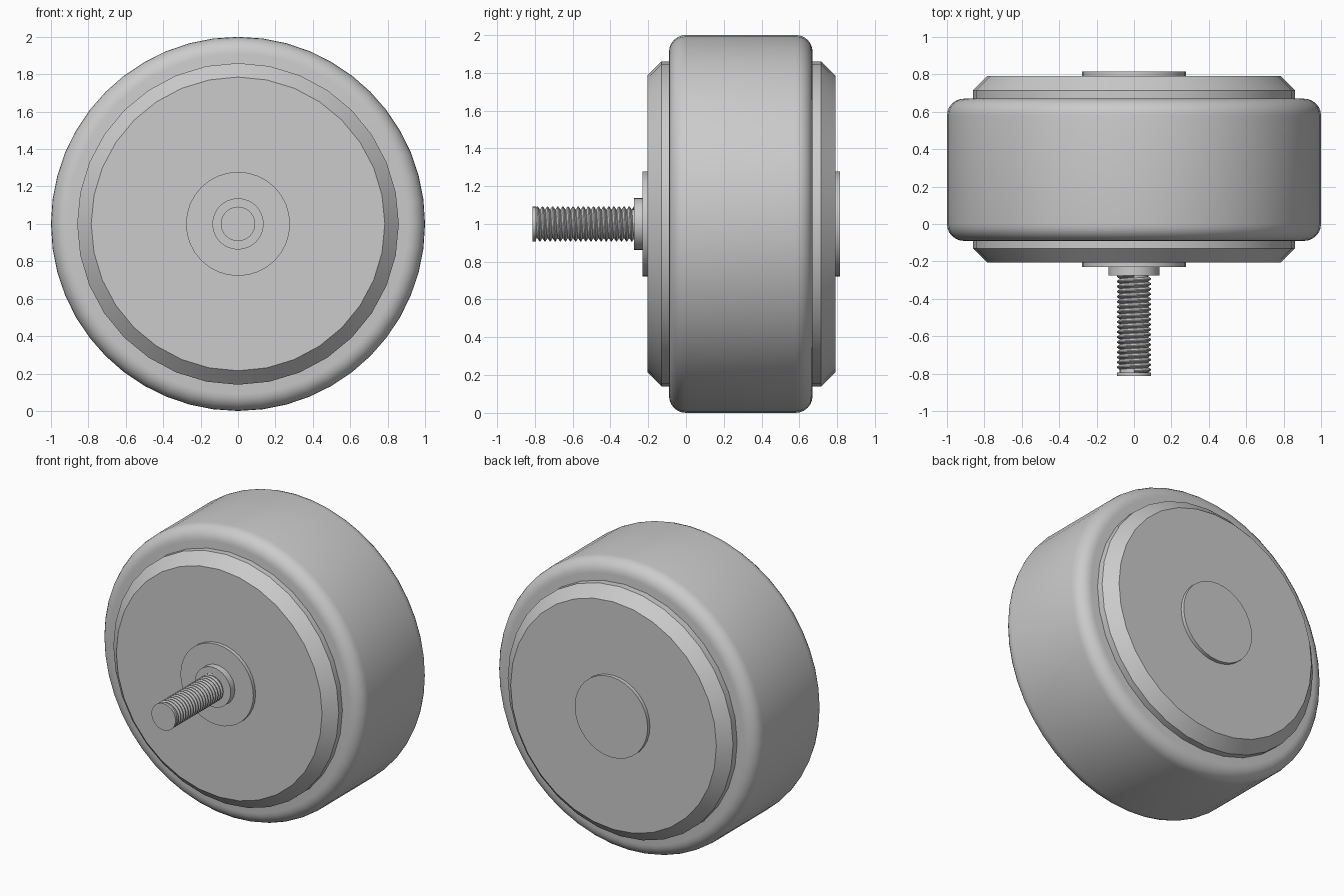
import bpy, bmesh, math

cube = bpy.data.objects.get("Cube")
if cube:
    bpy.data.objects.remove(cube, do_unlink=True)

AXLE_Z = 1.0

grey = bpy.data.materials.new("plain grey")
grey.use_nodes = True
grey.diffuse_color = (0.6, 0.6, 0.6, 1)
grey.node_tree.nodes["Principled BSDF"].inputs["Base Color"].default_value = (0.6, 0.6, 0.6, 1)


def finish(bm, name, angle=None):
    """Turn a bmesh into a named grey object."""
    bmesh.ops.recalc_face_normals(bm, faces=bm.faces)
    mesh = bpy.data.meshes.new(name)
    bm.to_mesh(mesh)
    bm.free()
    mesh.materials.append(grey)
    obj = bpy.data.objects.new(name, mesh)
    bpy.context.collection.objects.link(obj)
    if angle:
        bpy.ops.object.select_all(action='DESELECT')
        obj.select_set(True)
        bpy.context.view_layer.objects.active = obj
        bpy.ops.object.shade_smooth_by_angle(angle=math.radians(angle))
    return obj


def around(radius, y, angle):
    return (radius * math.sin(angle), y, AXLE_Z + radius * math.cos(angle))


def lathe(name, profile, sides, angle=None):
    """Revolve (radius, y) points about the axle and cap both ends."""
    bm = bmesh.new()
    rings = [[bm.verts.new(around(r, y, math.tau * i / sides)) for i in range(sides)]
             for r, y in profile]
    for a, b in zip(rings, rings[1:]):
        for i in range(sides):
            j = (i + 1) % sides
            bm.faces.new((a[i], a[j], b[j], b[i]))
    bm.faces.new(rings[0])
    bm.faces.new(rings[-1])
    return finish(bm, name, angle)


# Tyre with rounded shoulders
front, back, bend = -0.09, 0.67, 0.09
arc = [math.pi / 2 * k / 6 for k in range(7)]
shoulder = [(1 - bend + bend * math.sin(t), bend * (1 - math.cos(t))) for t in arc]
profile = [(r, front + d) for r, d in shoulder] + [(r, back - d) for r, d in reversed(shoulder)]
lathe("tyre", profile, 48, 35)

# Hub with chamfered rims, showing on both sides of the tyre
lathe("hub", [(0.785, -0.205), (0.86, -0.13), (0.86, 0.715), (0.785, 0.79)], 32, 25)

# Round plates at the hub centre and the collar of the axle
lathe("centre_plate", [(0.278, -0.23), (0.278, 0.815)], 32, 25)
lathe("axle_collar", [(0.137, -0.275), (0.137, -0.2)], 32, 25)

# Axle bolt: core, end disc and helical thread
lathe("bolt_core", [(0.077, -0.805), (0.077, -0.25)], 24, 30)
lathe("bolt_end", [(0.092, -0.812), (0.092, -0.795)], 24, 30)

pitch, steps, turns = 0.027, 24, 19
bm = bmesh.new()
previous = None
for i in range(steps * turns + 1):
    turn = i / steps
    y = -0.8 + pitch * turn
    section = [bm.verts.new(around(r, y + pitch * f, math.tau * turn))
               for r, f in ((0.075, 0), (0.092, 0.4), (0.092, 0.6), (0.075, 1))]
    if previous:
        for k in range(3):
            bm.faces.new((previous[k], previous[k + 1], section[k + 1], section[k]))
    previous = section
bmesh.ops.remove_doubles(bm, verts=bm.verts, dist=0.0005)
finish(bm, "bolt_thread", 30)
